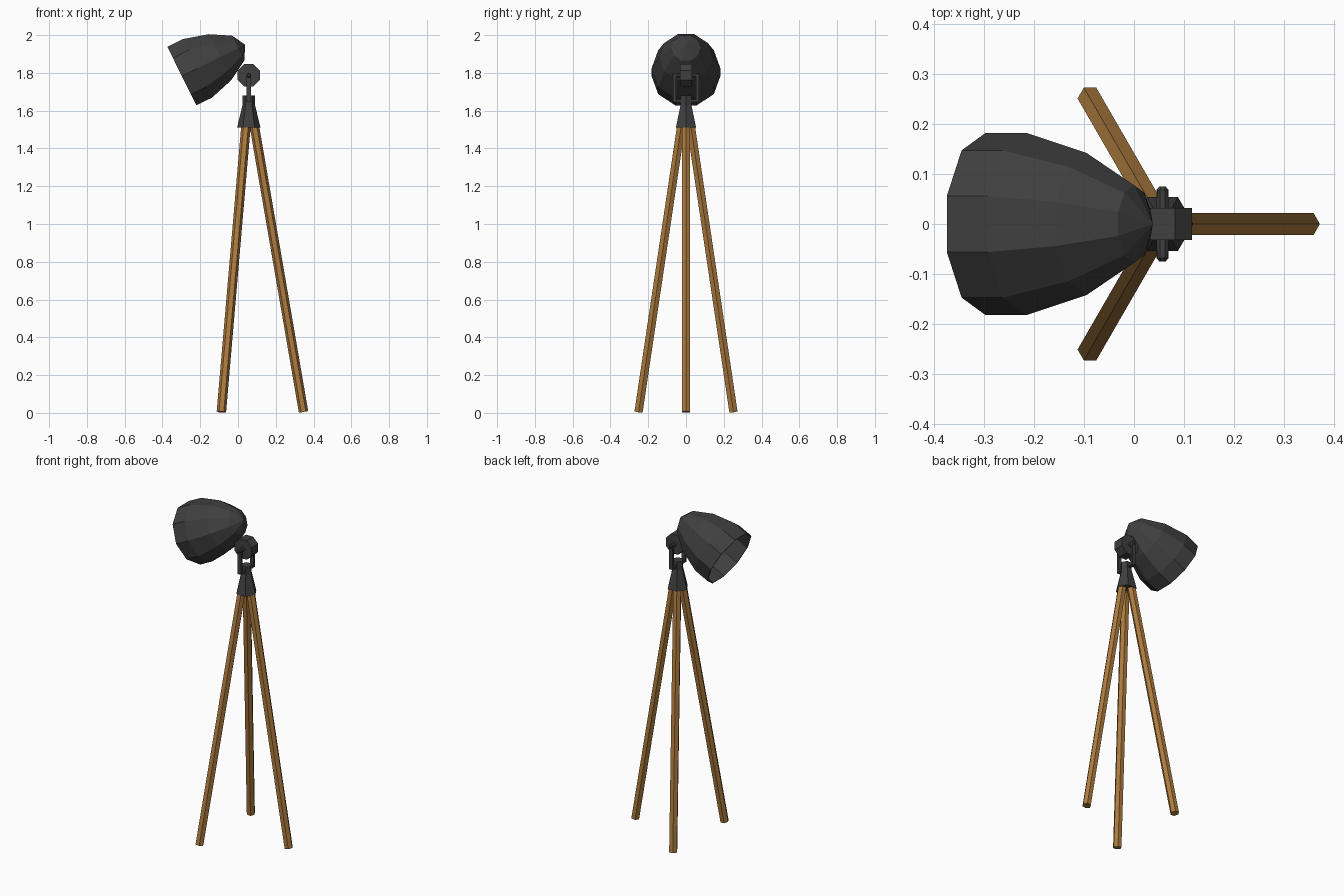
import bpy, bmesh, math
from mathutils import Matrix, Vector

if "Cube" in bpy.data.objects:
    bpy.data.objects.remove(bpy.data.objects["Cube"])

CX = 0.057  # tripod axis


def material(name, rgb):
    m = bpy.data.materials.new(name)
    m.diffuse_color = (*rgb, 1)
    m.use_nodes = True
    m.node_tree.nodes["Principled BSDF"].inputs["Base Color"].default_value = m.diffuse_color
    return m


METAL = material("dark_metal", (0.05, 0.05, 0.05))
WOOD = material("wood", (0.42, 0.2, 0.05))


def finish(name, bm, mat):
    bmesh.ops.recalc_face_normals(bm, faces=bm.faces)
    me = bpy.data.meshes.new(name)
    bm.to_mesh(me)
    bm.free()
    me.materials.append(mat)
    ob = bpy.data.objects.new(name, me)
    bpy.context.collection.objects.link(ob)
    return ob


def frame(origin, axis, side):
    """Matrix whose z follows axis and whose x lies towards side."""
    z = Vector(axis).normalized()
    x = Vector(side)
    x = (x - z * x.dot(z)).normalized()
    y = z.cross(x)
    m = Matrix((x, y, z)).transposed().to_4x4()
    m.translation = Vector(origin)
    return m


def lathe(name, profile, sides, mat, matrix, phase=0.0, cap_start=True):
    """Faceted turned form from (radius, height) pairs; radius 0 ends in a point."""
    bm = bmesh.new()
    rings = []
    for r, h in profile:
        n = sides if r > 0 else 1
        rings.append([bm.verts.new(matrix @ Vector((
            r * math.cos(phase + math.tau * i / sides),
            r * math.sin(phase + math.tau * i / sides), h))) for i in range(n)])
    for a, b in zip(rings, rings[1:]):
        for i in range(sides):
            j = (i + 1) % sides
            if len(b) == 1:
                bm.faces.new((a[i], a[j], b[0]))
            else:
                bm.faces.new((a[i], a[j], b[j], b[i]))
    if cap_start:
        bm.faces.new(rings[0])
    if len(rings[-1]) > 1:
        bm.faces.new(rings[-1])
    return finish(name, bm, mat)


# three hexagonal legs splayed around the axis
for k in range(3):
    a = math.tau * k / 3
    out = Vector((math.cos(a), math.sin(a), 0))
    foot = Vector((CX, 0, 0.005)) + out * 0.29
    top = Vector((CX, 0, 1.54)) + out * 0.026
    d = top - foot
    lathe(f"leg_{k + 1}", [(0.025, 0), (0.025, d.length)], 6, WOOD, frame(foot, d, out))

# hub joining the legs
lathe("hub", [(0.062, 1.51), (0.033, 1.63), (0.033, 1.68)], 6, METAL,
      Matrix.Translation((CX, 0, 0)))

# U-shaped yoke: closed outline in y/z, extruded along x
outline = [(-0.068, 1.645), (0.068, 1.645), (0.068, 1.795), (0.054, 1.795),
           (0.054, 1.66), (-0.054, 1.66), (-0.054, 1.795), (-0.068, 1.795)]
bm = bmesh.new()
face = bm.faces.new([bm.verts.new((CX - 0.012, y, z)) for y, z in outline])
ext = bmesh.ops.extrude_face_region(bm, geom=[face])
bmesh.ops.translate(bm, vec=(0.024, 0, 0),
                    verts=[v for v in ext["geom"] if isinstance(v, bmesh.types.BMVert)])
finish("yoke", bm, METAL)

# octagonal pivot disc and the pin through it
pivot = frame((CX, 0, 1.788), (0, 1, 0), (1, 0, 0))
lathe("pivot_disc", [(0.064, -0.032), (0.064, 0.032)], 8, METAL, pivot, math.pi / 8)
lathe("pivot_pin", [(0.007, -0.075), (0.013, -0.068), (0.013, 0.068), (0.007, 0.075)],
      8, METAL, pivot, math.pi / 8)

# ten-sided open shade, tilted
shade = lathe("lamp_shade",
              [(0.182, 0), (0.182, 0.092), (0.142, 0.226), (0.077, 0.333), (0, 0.374)],
              10, METAL, frame((-0.297, 0, 1.783), (0.895, 0, 0.446), (0, 1, 0)),
              cap_start=False)
thick = shade.modifiers.new("thickness", "SOLIDIFY")
thick.thickness = 0.006
thick.offset = -1
